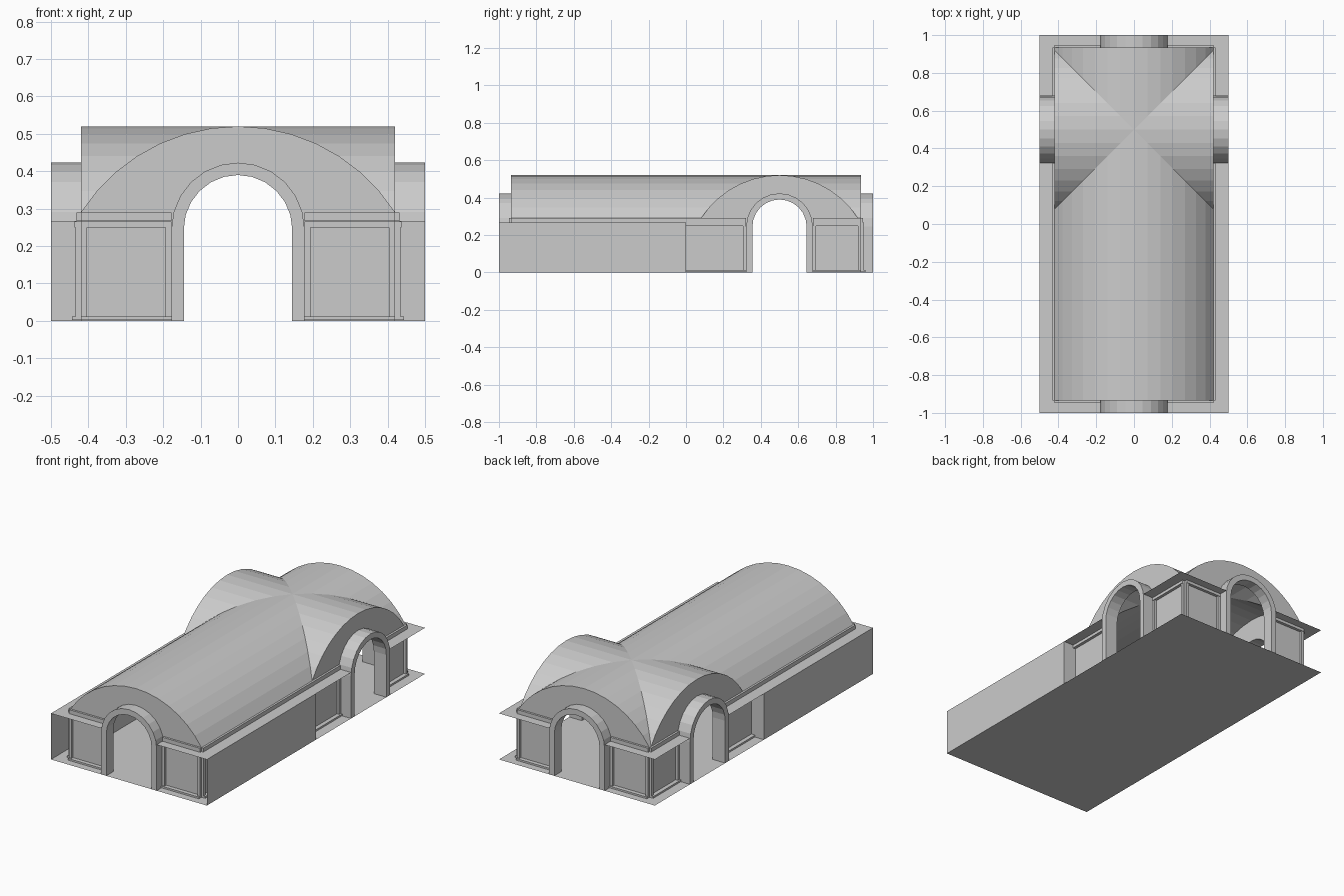
import bpy, bmesh, math
from mathutils import Vector

cube = bpy.data.objects.get("Cube")
if cube:
    bpy.data.objects.remove(cube)

stone = bpy.data.materials.new("plain grey stone")
stone.use_nodes = True
GREY = (0.6, 0.6, 0.6, 1)
stone.diffuse_color = GREY
stone.node_tree.nodes["Principled BSDF"].inputs["Base Color"].default_value = GREY

HALF_X, HALF_Y = 0.42, 0.935      # building body
EDGE_X, EDGE_Y = 0.5, 1.0         # floor and ledge outline
CROSS_Y = 0.5                     # centre of the crossing
LEDGE, SPRING, CROWN = 0.267, 0.29, 0.52
DOOR_IN, DOOR_OUT, DOOR_Z = 0.145, 0.178, 0.245


def make(name, faces):
    """Build one object from a list of faces given as corner points."""
    bm = bmesh.new()
    for pts in faces:
        bm.faces.new([bm.verts.new(p) for p in pts])
    bmesh.ops.remove_doubles(bm, verts=bm.verts, dist=1e-5)
    bmesh.ops.recalc_face_normals(bm, faces=bm.faces)
    mesh = bpy.data.meshes.new(name)
    bm.to_mesh(mesh)
    bm.free()
    mesh.materials.append(stone)
    obj = bpy.data.objects.new(name, mesh)
    bpy.context.collection.objects.link(obj)


def vault_arc(n=14):
    """Segmental arc from one springing to the other."""
    rise = CROWN - SPRING
    r = (HALF_X ** 2 + rise ** 2) / (2 * rise)
    a = math.asin(HALF_X / r)
    angles = [-a + 2 * a * i / n for i in range(n + 1)]
    return [(r * math.sin(t), CROWN - r + r * math.cos(t)) for t in angles]


def door_arc(r, n=12):
    """Round-headed doorway outline, foot to foot."""
    head = [(-r * math.cos(math.pi * i / n), DOOR_Z + r * math.sin(math.pi * i / n))
            for i in range(n + 1)]
    return [(-r, 0)] + head + [(r, 0)]


def box_faces(put, u0, u1, d0, d1, z0, z1):
    def corner(i):
        return put(u1 if i & 1 else u0, d1 if i & 2 else d0, z1 if i & 4 else z0)
    quads = ("0132", "4576", "0154", "2376", "0264", "1375")
    return [[corner(int(c)) for c in q] for q in quads]


def facade(name, centre, along, out, lo, hi, depth, ledge_lo, ledge_hi):
    """Wall with gable, doorway surround, ledge, cornice and panel frames."""
    centre, along, out = Vector(centre), Vector(along), Vector(out)

    def put(u, d, z):
        return centre + along * u + out * d + Vector((0, 0, z))

    # wall and gable around the doorway
    outline = [(lo, 0), (lo, SPRING)] + vault_arc() + [(hi, SPRING), (hi, 0)]
    outline += list(reversed(door_arc(DOOR_IN)))
    clean = []
    for p in outline:
        if not clean or math.dist(p, clean[-1]) > 1e-5:
            clean.append(p)
    make(name + "_wall", [[put(u, 0, z) for u, z in clean]])

    # projecting doorway surround
    inner, outer = door_arc(DOOR_IN), door_arc(DOOR_OUT)
    ring = []
    for i in range(len(inner) - 1):
        a, b, c, d = inner[i], inner[i + 1], outer[i + 1], outer[i]
        for e in (0, depth):
            ring.append([put(u, e, z) for u, z in (a, b, c, d)])
        for (p, q) in ((a, b), (d, c)):
            ring.append([put(p[0], 0, p[1]), put(q[0], 0, q[1]),
                         put(q[0], depth, q[1]), put(p[0], depth, p[1])])
    make(name + "_arch", ring)

    # ledge, cornice and framed panel on each side of the doorway
    ledge, trim = [], []
    for a, b, la, lb in ((lo, -DOOR_OUT, ledge_lo, -DOOR_OUT),
                         (DOOR_OUT, hi, DOOR_OUT, ledge_hi)):
        ledge.append([put(la, 0, LEDGE), put(lb, 0, LEDGE),
                      put(lb, depth, LEDGE), put(la, depth, LEDGE)])
        trim += box_faces(put, a, b, 0, 0.012, LEDGE, SPRING)
        trim += box_faces(put, a, b, 0, 0.017, LEDGE - 0.018, LEDGE - 0.001)
        trim += box_faces(put, a, b, 0, 0.024, 0.002, 0.012)
        for s in (a, b - 0.016):
            trim += box_faces(put, s, s + 0.016, 0, 0.014, 0.012, LEDGE - 0.018)
    make(name + "_ledge", ledge)
    make(name + "_trim", trim)


# four facades
for name, s in (("front", -1), ("back", 1)):
    facade(name, (0, s * HALF_Y, 0), (1, 0, 0), (0, s, 0), -HALF_X, HALF_X,
           EDGE_Y - HALF_Y, -EDGE_X, EDGE_X)
for name, s in (("right", -1), ("left", 1)):
    lo, hi = -HALF_Y - CROSS_Y, HALF_Y - CROSS_Y
    facade(name, (s * HALF_X, CROSS_Y, 0), (0, 1, 0), (s, 0, 0), lo, hi,
           EDGE_X - HALF_X, lo, hi)
    # plain outer wall beside the long hall, closed where the recess starts
    x, xi = s * EDGE_X, s * HALF_X
    make(name + "_outer_wall", [
        [(x, -EDGE_Y, 0), (x, 0, 0), (x, 0, LEDGE), (x, -EDGE_Y, LEDGE)],
        [(x, 0, 0), (xi, 0, 0), (xi, 0, LEDGE), (x, 0, LEDGE)]])

# vaults, cut along the diagonal groins
main, cross = [], []
arc = vault_arc()
for (a, za), (b, zb) in zip(arc, arc[1:]):
    for s, end in ((-1, -HALF_Y), (1, HALF_Y)):
        main.append([(a, end, za), (b, end, zb),
                     (b, CROSS_Y + s * abs(b), zb), (a, CROSS_Y + s * abs(a), za)])
        pts = [(s * HALF_X, CROSS_Y + a, za), (s * HALF_X, CROSS_Y + b, zb),
               (s * abs(b), CROSS_Y + b, zb), (s * abs(a), CROSS_Y + a, za)]
        # strips at the springing shrink to triangles
        cross.append([p for i, p in enumerate(pts)
                      if all(math.dist(p, q) > 1e-5 for q in pts[:i])])
make("main_vault", main)
make("cross_vault", cross)

# floor slab
make("floor", [[(-EDGE_X, -EDGE_Y, 0), (EDGE_X, -EDGE_Y, 0),
                (EDGE_X, EDGE_Y, 0), (-EDGE_X, EDGE_Y, 0)]])
